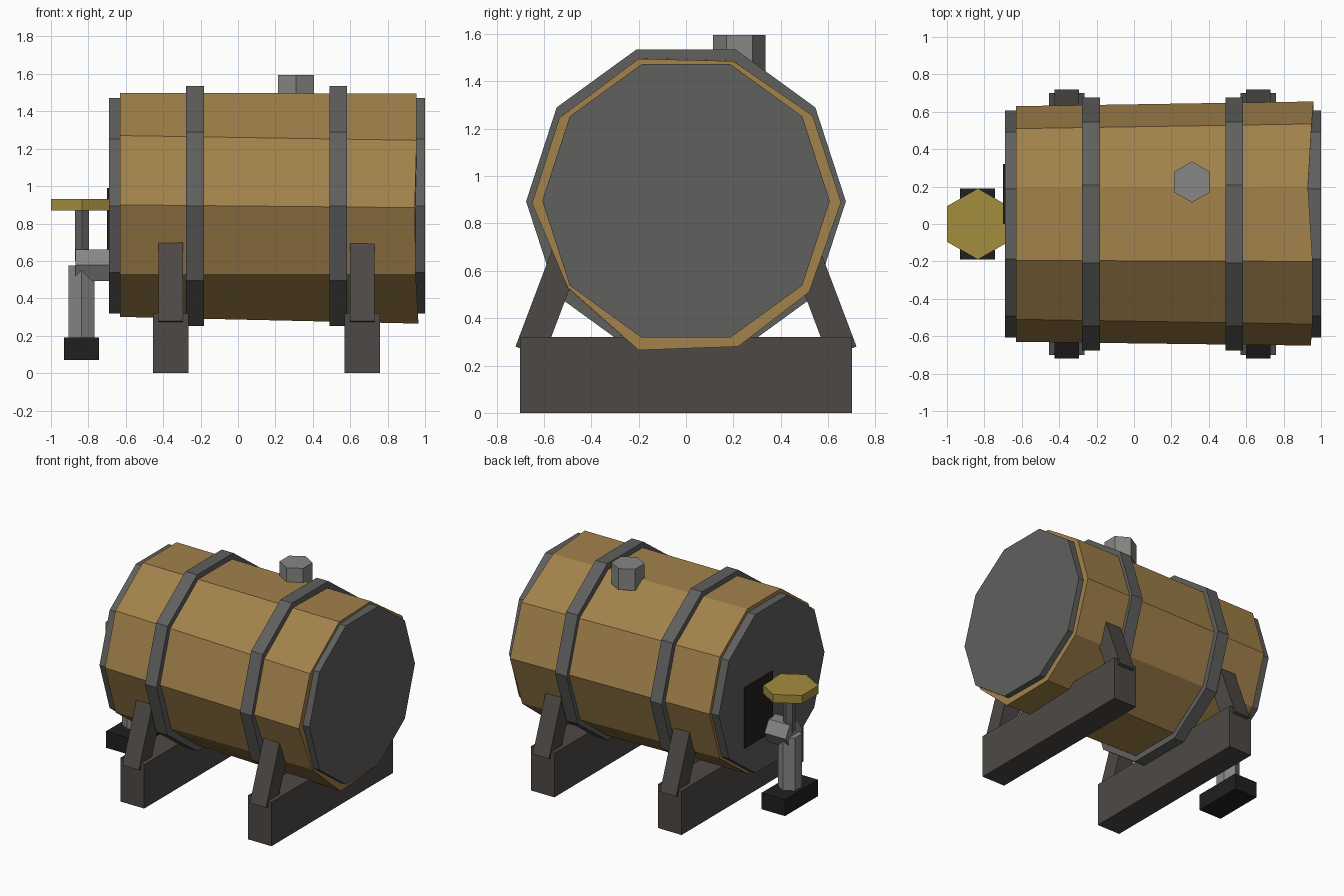
import bpy, bmesh
from math import sin, cos, radians

if "Cube" in bpy.data.objects:
    bpy.data.objects.remove(bpy.data.objects["Cube"])


def mat(name, r, g, b):
    m = bpy.data.materials.new(name)
    m.diffuse_color = (r, g, b, 1)
    m.use_nodes = True
    m.node_tree.nodes["Principled BSDF"].inputs["Base Color"].default_value = m.diffuse_color
    return m


WOOD = mat("wood", .36, .22, .07)
IRON = mat("iron", .115, .115, .112)
BEAM = mat("dark_timber", .075, .066, .06)
STEEL = mat("steel", .24, .24, .23)
BLACK = mat("black", .016, .013, .014)
BRASS = mat("brass", .37, .27, .045)


def loft(name, a, b, material):
    """Closed solid between two matching loops of points."""
    bm = bmesh.new()
    va = [bm.verts.new(p) for p in a]
    vb = [bm.verts.new(p) for p in b]
    n = len(va)
    bm.faces.new(va)
    bm.faces.new(vb[::-1])
    for i in range(n):
        j = (i + 1) % n
        bm.faces.new((va[i], vb[i], vb[j], va[j]))
    bmesh.ops.recalc_face_normals(bm, faces=bm.faces)
    me = bpy.data.meshes.new(name)
    bm.to_mesh(me)
    bm.free()
    me.materials.append(material)
    ob = bpy.data.objects.new(name, me)
    bpy.context.collection.objects.link(ob)
    return ob


def ring_x(n, r, x, z):
    return [(x, r * cos(radians(360 * k / n)), z + r * sin(radians(360 * k / n))) for k in range(n)]


def ring_z(n, r, x, y, z):
    return [(x + r * sin(radians(360 * k / n)), y + r * cos(radians(360 * k / n)), z) for k in range(n)]


def prism_x(name, n, r, x0, x1, z, m):
    return loft(name, ring_x(n, r, x0, z), ring_x(n, r, x1, z), m)


def prism_z(name, n, r, x, y, z0, z1, m):
    return loft(name, ring_z(n, r, x, y, z0), ring_z(n, r, x, y, z1), m)


def box(name, x0, x1, y0, y1, z0, z1, m):
    a = [(x0, y0), (x1, y0), (x1, y1), (x0, y1)]
    return loft(name, [(*p, z0) for p in a], [(*p, z1) for p in a], m)


# Barrel body: regular left end, hand-cut uneven right end
right_end = [(.96, .655, .89), (.95, .535, 1.255), (.93, .2, 1.485), (.955, -.2, 1.495),
             (.955, -.535, 1.245), (.945, -.65, .885), (.95, -.5, .53), (.965, -.2, .265),
             (.955, .22, .28), (.955, .52, .51)]
loft("barrel_body", ring_x(10, .63, -.63, .9), right_end, WOOD)

# End caps and hoops
prism_x("left_end_cap", 10, .607, -.69, -.58, .895, IRON)
prism_x("right_end_cap", 10, .607, .90, 1.0, .895, IRON)
for side, x in (("left", -.23), ("right", .535)):
    prism_x(side + "_hoop", 10, .675, x - .047, x + .047, .893, IRON)

# Bung
prism_z("bung", 6, .11, .31, .225, 1.44, 1.595, STEEL)

# Cradle: cross beams with a leaning strut at each end
for side, x in (("left", -.36), ("right", .665)):
    box(side + "_cradle_beam", x - .095, x + .095, -.7, .7, 0, .32, BEAM)
    for end, s in (("front", -1), ("back", 1)):
        prof = [(.72, .28), (.543, .748), (.424, .703), (.601, .235)]
        loft(f"{side}_{end}_strut",
             [(x - .065, s * y, z) for y, z in prof],
             [(x + .065, s * y, z) for y, z in prof], BEAM)

# Tap: mounting plate, pipes, stem, handle and drip block
box("end_plate", -.70, -.66, 0, .32, .55, .99, BLACK)
prism_x("tap_pipe", 6, .096, -.87, -.66, .577, STEEL)
prism_z("tap_spout", 6, .08, -.837, 0, .15, .575, STEEL)
prism_z("tap_stem", 6, .043, -.835, 0, .6, .88, IRON)
prism_z("tap_handle", 6, .19, -.835, 0, .87, .93, BRASS)
box("drip_block", -.93, -.743, -.19, .19, .07, .19, BLACK)
